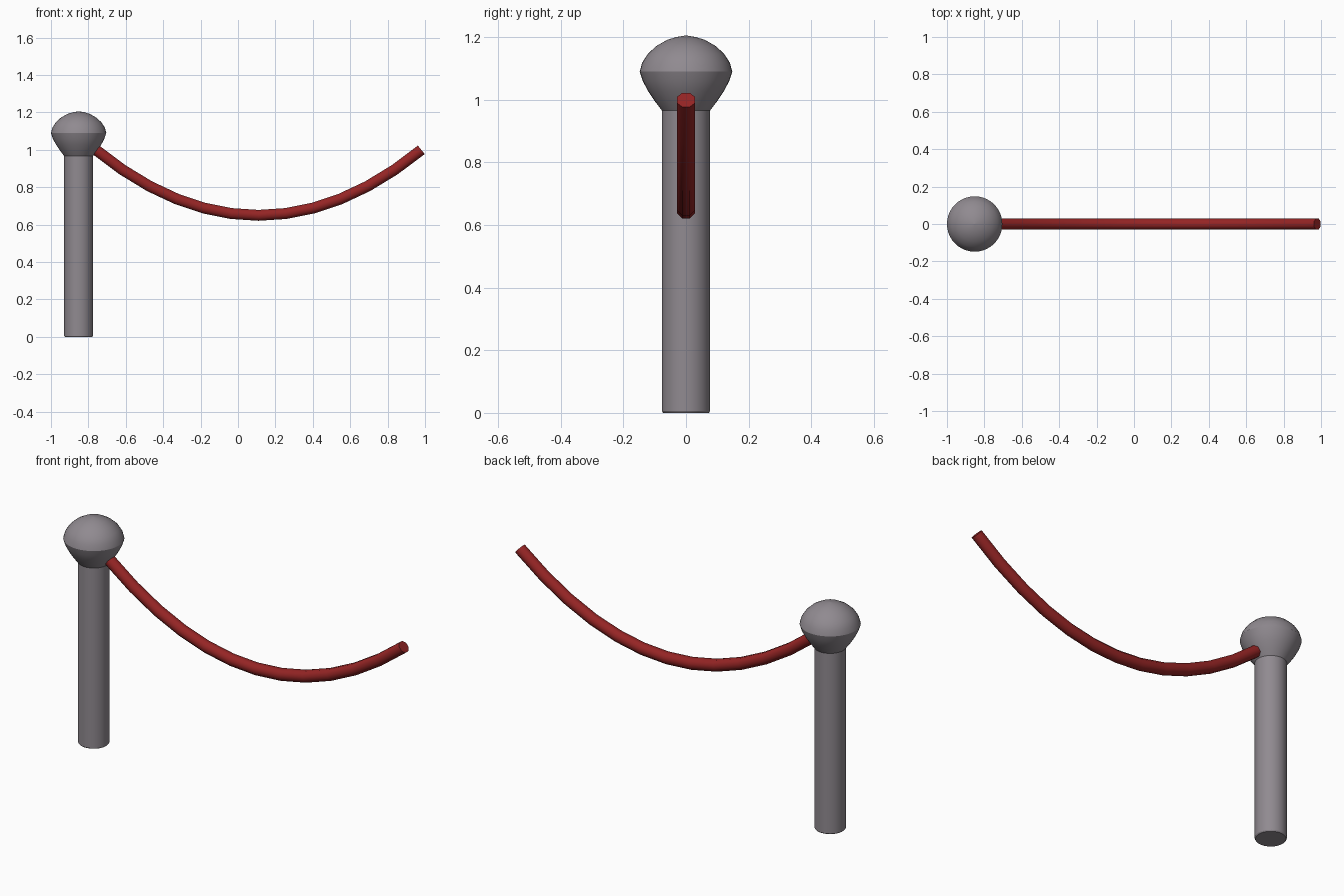
import bpy, bmesh, math
from mathutils import Vector

if "Cube" in bpy.data.objects:
    bpy.data.objects.remove(bpy.data.objects["Cube"])


def material(name, rgb):
    m = bpy.data.materials.new(name)
    m.diffuse_color = (*rgb, 1)
    m.use_nodes = True
    m.node_tree.nodes["Principled BSDF"].inputs["Base Color"].default_value = m.diffuse_color
    return m


def loft(name, rings, mat, angle):
    """Skin a list of vertex rings and cap both ends."""
    bm = bmesh.new()
    loops = [[bm.verts.new(p) for p in ring] for ring in rings]
    n = len(loops[0])
    for a, b in zip(loops, loops[1:]):
        for i in range(n):
            j = (i + 1) % n
            bm.faces.new((a[i], a[j], b[j], b[i]))
    bm.faces.new(loops[0][::-1])
    bm.faces.new(loops[-1])
    bmesh.ops.remove_doubles(bm, verts=bm.verts, dist=1e-5)
    bmesh.ops.recalc_face_normals(bm, faces=bm.faces)
    me = bpy.data.meshes.new(name)
    bm.to_mesh(me)
    bm.free()
    me.materials.append(mat)
    ob = bpy.data.objects.new(name, me)
    bpy.context.collection.objects.link(ob)
    bpy.ops.object.select_all(action='DESELECT')
    ob.select_set(True)
    bpy.context.view_layer.objects.active = ob
    bpy.ops.object.shade_smooth_by_angle(angle=math.radians(angle))
    return ob


def lathe(name, profile, x, mat, sides=40):
    rings = [[(x + r * math.cos(2 * math.pi * i / sides),
               r * math.sin(2 * math.pi * i / sides), z) for i in range(sides)]
             for r, z in profile]
    return loft(name, rings, mat, 32)


grey = material("warm grey metal", (0.28, 0.255, 0.28))
red = material("dark red rope", (0.30, 0.018, 0.018))

# Post with a rounded finial on top
POST_X = -0.852
lathe("post", [(0.073, 0), (0.077, 0.006), (0.077, 0.98)], POST_X, grey)
lathe("finial", [(0.076, 0.965), (0.099, 0.995), (0.121, 1.028), (0.138, 1.06),
                 (0.148, 1.09), (0.140, 1.119), (0.122, 1.147), (0.095, 1.172),
                 (0.06, 1.192), (0.03, 1.201), (0.0005, 1.206)], POST_X, grey)

# Sagging rope: octagonal tube along a symmetric cubic curve
P = [Vector(p) for p in ((-0.76, 0, 1.0), (-0.19, 0, 0.533),
                         (0.41, 0, 0.533), (0.98, 0, 1.0))]
STEPS, R = 12, 0.0315
rings = []
for k in range(STEPS + 1):
    t = k / STEPS
    s = 1 - t
    c = P[0] * s**3 + P[1] * 3 * s * s * t + P[2] * 3 * s * t * t + P[3] * t**3
    d = ((P[1] - P[0]) * s * s + (P[2] - P[1]) * 2 * s * t + (P[3] - P[2]) * t * t).normalized()
    side = Vector((0, 1, 0))
    up = d.cross(side)
    rings.append([c + R * (side * math.cos(a) + up * math.sin(a))
                  for a in (math.pi / 8 + i * math.pi / 4 for i in range(8))])
loft("rope", rings, red, 60)
